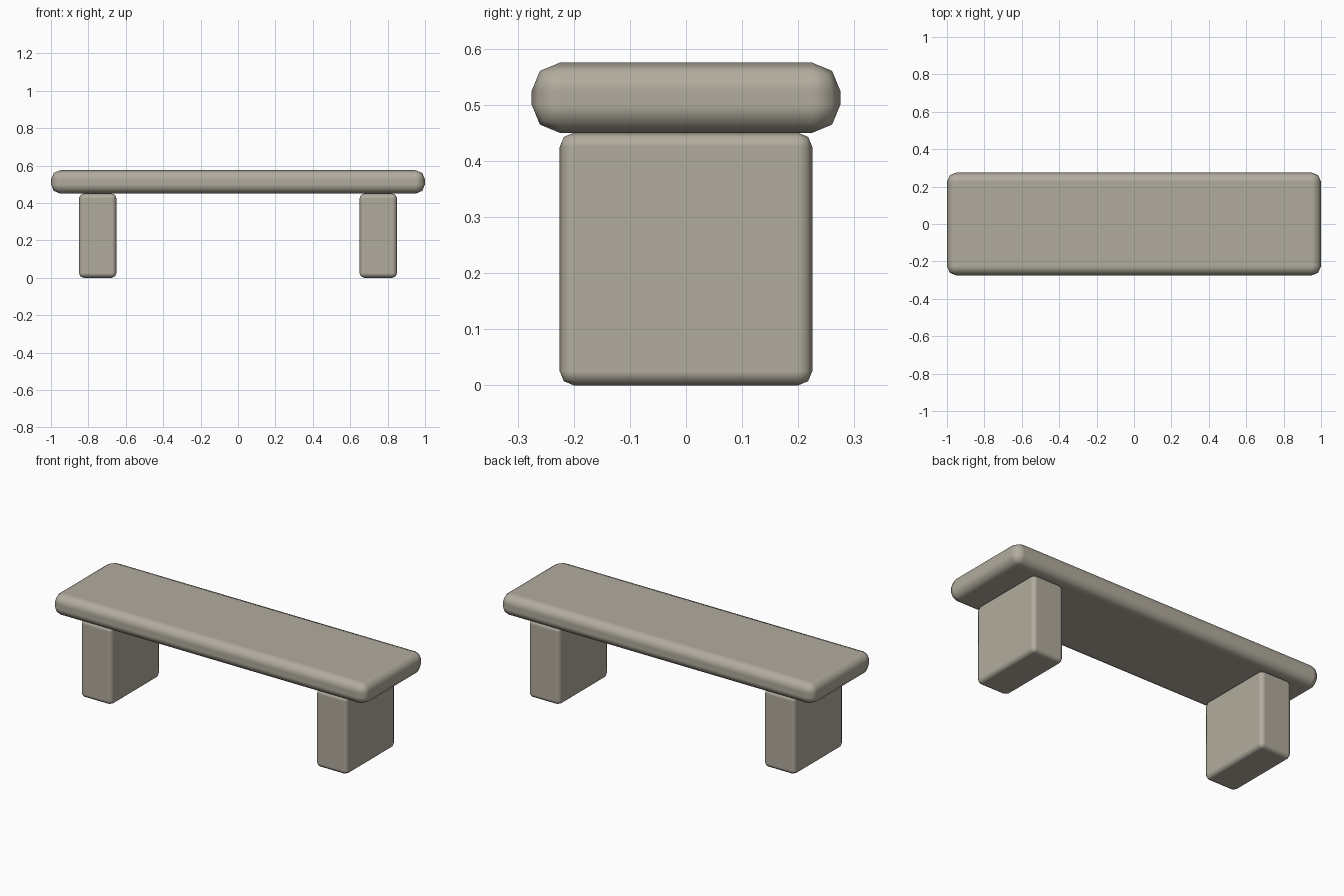
import bpy

default_cube = bpy.data.objects.get("Cube")
if default_cube:
    bpy.data.objects.remove(default_cube, do_unlink=True)

# Warm grey stone
STONE = (0.445, 0.413, 0.342, 1.0)
stone = bpy.data.materials.new("warm_grey_stone")
stone.use_nodes = True
stone.diffuse_color = STONE
bsdf = next(n for n in stone.node_tree.nodes if n.type == "BSDF_PRINCIPLED")
bsdf.inputs["Base Color"].default_value = STONE
bsdf.inputs["Roughness"].default_value = 0.9


def rounded_block(name, size, center, radius):
    """Smooth block with two-step rounded edges."""
    bpy.ops.mesh.primitive_cube_add(size=1, location=center)
    block = bpy.context.object
    block.name = name
    block.scale = size
    bpy.ops.object.transform_apply(location=False, rotation=False, scale=True)
    block.data.materials.append(stone)
    bpy.ops.object.shade_smooth()
    bevel = block.modifiers.new("rounded_edges", "BEVEL")
    bevel.width = radius
    bevel.segments = 2
    bevel.limit_method = "NONE"
    bevel.harden_normals = True
    return block


# Seat slab
rounded_block("seat", (2.0, 0.55, 0.125), (0, 0, 0.5125), 0.05)

# Block legs
for side, x in (("left", 0.75), ("right", -0.75)):
    rounded_block(side + "_leg", (0.2, 0.45, 0.45), (x, 0, 0.225), 0.025)
